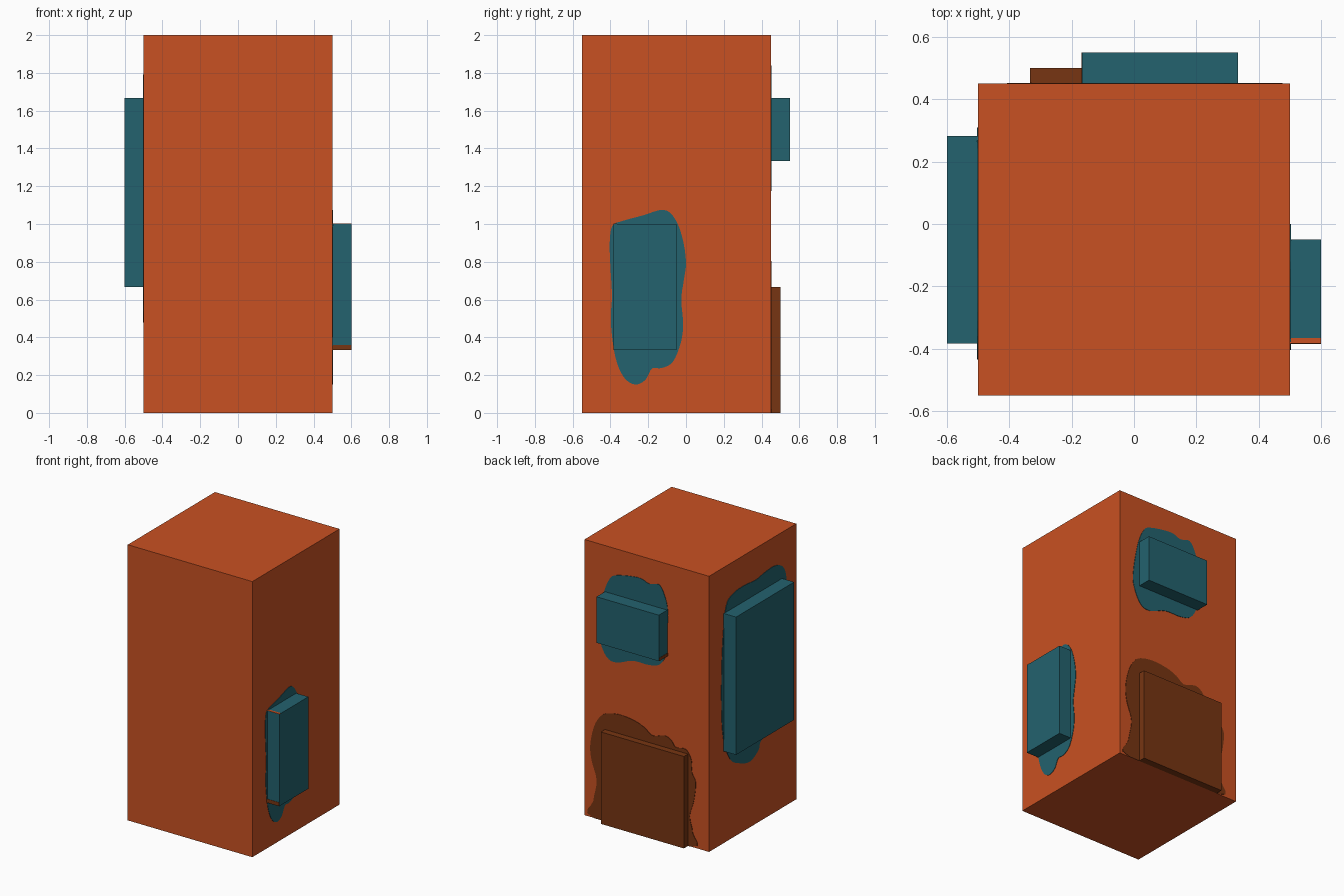
import bpy, bmesh
from mathutils import Vector


def material(name, rgb):
    lin = [((c / 255 + 0.055) / 1.055) ** 2.4 if c > 10 else c / 255 / 12.92 for c in rgb]
    m = bpy.data.materials.new(name)
    m.diffuse_color = (*lin, 1)
    return m


ORANGE = material("orange", (201, 81, 34))
TEAL = material("teal", (35, 98, 110))
BROWN = material("brown", (119, 53, 18))


def finish(name, bm, mat):
    bmesh.ops.recalc_face_normals(bm, faces=bm.faces)
    me = bpy.data.meshes.new(name)
    bm.to_mesh(me)
    bm.free()
    me.materials.append(mat)
    bpy.context.collection.objects.link(bpy.data.objects.new(name, me))


def box(name, lo, hi, mat):
    lo, hi = Vector(lo), Vector(hi)
    bm = bmesh.new()
    bmesh.ops.create_cube(bm, size=1)
    for v in bm.verts:
        v.co = [(lo[i] + hi[i]) / 2 + v.co[i] * (hi[i] - lo[i]) for i in range(3)]
    finish(name, bm, mat)


def stain(name, pts, place, mat, thick=0.003, steps=4):
    """Thin painted plate with a smooth closed outline; place(a, z, depth) -> xyz."""
    p = [Vector(q) for q in pts]
    n = len(p)
    outline = []
    for i in range(n):
        a, b, c, d = p[i - 1], p[i], p[(i + 1) % n], p[(i + 2) % n]
        for k in range(steps):
            t = k / steps
            q = 0.5 * (2 * b + (c - a) * t + (2 * a - 5 * b + 4 * c - d) * t ** 2
                       + (3 * b - a - 3 * c + d) * t ** 3)
            outline.append((q.x, max(q.y, 0)))
    bm = bmesh.new()
    rings = [[bm.verts.new(place(a, z, dep)) for a, z in outline] for dep in (0, thick)]
    m = len(outline)
    for r in rings:
        bm.faces.new(r)
    for i in range(m):
        j = (i + 1) % m
        bm.faces.new((rings[0][i], rings[0][j], rings[1][j], rings[1][i]))
    finish(name, bm, mat)


# Main block and the raised slabs on its sides
box("body", (-0.5, -0.55, 0), (0.5, 0.45, 2), ORANGE)
box("right_slab", (0.5, -0.383, 0.333), (0.6, -0.05, 1.0), TEAL)
box("left_slab", (-0.6, -0.383, 0.667), (-0.5, 0.283, 1.667), TEAL)
box("back_upper_slab", (-0.167, 0.45, 1.333), (0.333, 0.55, 1.667), TEAL)
box("back_lower_slab", (-0.333, 0.45, 0), (0.333, 0.5, 0.667), BROWN)

# Painted edge strips on the slabs
box("right_slab_front_strip", (0.5, -0.385, 0.333), (0.6, -0.383, 0.36), BROWN)
box("right_slab_top_strip", (0.5, -0.383, 1.0), (0.6, -0.365, 1.002), ORANGE)
box("back_slab_end_strip", (-0.169, 0.45, 1.333), (-0.167, 0.55, 1.355), BROWN)

# Irregular patches around each slab
stain("right_patch", [
    (-0.12, 1.075), (-0.06, 1.03), (-0.02, 0.93), (0, 0.8), (-0.012, 0.7), (-0.025, 0.6),
    (-0.015, 0.47), (-0.028, 0.37), (-0.07, 0.27), (-0.13, 0.237), (-0.18, 0.235),
    (-0.215, 0.175), (-0.27, 0.15), (-0.33, 0.19), (-0.375, 0.3), (-0.398, 0.48),
    (-0.392, 0.62), (-0.4, 0.77), (-0.404, 0.9), (-0.39, 0.99), (-0.34, 1.015),
    (-0.23, 1.045)], lambda a, z, d: (0.5 + d, a, z), TEAL)
stain("left_patch", [
    (0.31, 1.05), (0.3, 1.406), (0.26, 1.7), (0.174, 1.77), (0.036, 1.78), (-0.08, 1.77),
    (-0.194, 1.786), (-0.31, 1.788), (-0.4, 1.74), (-0.435, 1.62), (-0.42, 1.3),
    (-0.41, 1.0), (-0.42, 0.76), (-0.37, 0.63), (-0.25, 0.6), (-0.14, 0.58),
    (-0.113, 0.525), (-0.02, 0.479), (0.094, 0.508), (0.21, 0.58), (0.29, 0.77)],
    lambda a, z, d: (-0.5 - d, a, z), TEAL)
stain("back_upper_patch", [
    (0.387, 1.4), (0.35, 1.63), (0.3, 1.763), (0.24, 1.81), (0.065, 1.84), (-0.02, 1.818),
    (-0.1, 1.833), (-0.145, 1.765), (-0.17, 1.664), (-0.165, 1.5), (-0.163, 1.36),
    (-0.11, 1.26), (-0.02, 1.229), (0.11, 1.225), (0.24, 1.177), (0.317, 1.194),
    (0.37, 1.288)], lambda a, z, d: (a, 0.45 + d, z), TEAL)
stain("back_lower_patch", [
    (0.42, 0), (0.427, 0.124), (0.4, 0.278), (0.44, 0.41), (0.452, 0.517), (0.427, 0.647),
    (0.387, 0.73), (0.33, 0.782), (0.22, 0.805), (0.1, 0.794), (0.016, 0.765),
    (-0.048, 0.724), (-0.145, 0.75), (-0.2, 0.729), (-0.234, 0.69), (-0.315, 0.695),
    (-0.36, 0.63), (-0.365, 0.54), (-0.395, 0.475), (-0.38, 0.34), (-0.347, 0.22),
    (-0.37, 0.105), (-0.347, 0)], lambda a, z, d: (a, 0.45 + d, z), BROWN)
